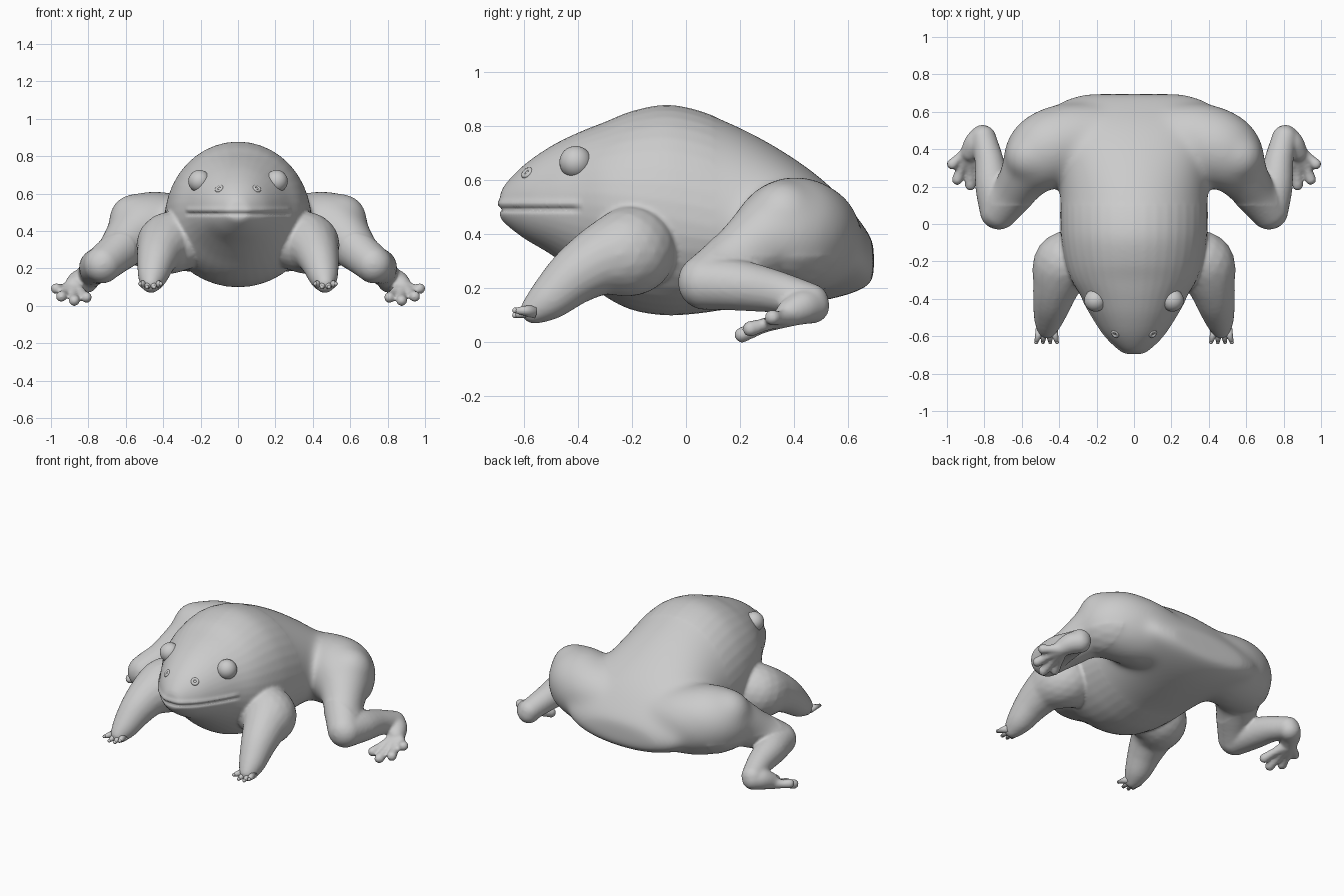
import bpy, bmesh, math
from mathutils import Vector, Matrix

if "Cube" in bpy.data.objects:
    bpy.data.objects.remove(bpy.data.objects["Cube"])


def curve(pts, n=8):
    """Catmull-Rom samples through tuples of any length."""
    P = [pts[0]] + list(pts) + [pts[-1]]
    out = []
    for i in range(1, len(P) - 2):
        for k in range(n):
            t = k / n
            out.append([0.5 * (2 * b + (c - a) * t + (2 * a - 5 * b + 4 * c - d) * t * t
                               + (3 * b - a - 3 * c + d) * t ** 3)
                        for a, b, c, d in zip(*P[i - 1:i + 3])])
    return out + [list(pts[-1])]


def limb(bm, pts, n=6):
    """Mirrored chain of balls along a path of (x, y, z, radius)."""
    for x, y, z, r in curve(pts, n):
        for s in (1, -1):
            bmesh.ops.create_icosphere(bm, subdivisions=3, radius=r,
                                       matrix=Matrix.Translation((s * x, y, z)))


def new_object(name, bm):
    me = bpy.data.meshes.new(name)
    bm.to_mesh(me)
    bm.free()
    ob = bpy.data.objects.new(name, me)
    bpy.context.collection.objects.link(ob)
    return ob


def smooth(ob):
    for p in ob.data.polygons:
        p.use_smooth = True


bm = bmesh.new()

# Torso and head: rings of (y, half width, top, widest height, bottom)
rings = curve([
    (-0.69, 0.03, 0.52, 0.495, 0.475),
    (-0.675, 0.07, 0.575, 0.50, 0.445),
    (-0.60, 0.150, 0.655, 0.51, 0.385),
    (-0.50, 0.218, 0.725, 0.51, 0.325),
    (-0.40, 0.275, 0.775, 0.51, 0.25),
    (-0.30, 0.335, 0.815, 0.50, 0.17),
    (-0.20, 0.37, 0.855, 0.48, 0.12),
    (-0.08, 0.39, 0.878, 0.46, 0.10),
    (0.03, 0.395, 0.862, 0.44, 0.105),
    (0.15, 0.395, 0.817, 0.42, 0.12),
    (0.30, 0.405, 0.742, 0.41, 0.13),
    (0.45, 0.44, 0.645, 0.38, 0.145),
    (0.56, 0.45, 0.55, 0.35, 0.165),
    (0.65, 0.40, 0.44, 0.32, 0.195),
    (0.695, 0.27, 0.37, 0.29, 0.225)], 4)
N = 40
loops = []
for y, w, top, mid, bot in rings:
    loop = []
    for i in range(N):
        a = 2 * math.pi * i / N
        h = top - mid if math.sin(a) > 0 else mid - bot
        loop.append(bm.verts.new((w * math.cos(a), y, mid + h * math.sin(a))))
    loops.append(loop)
for A, B in zip(loops, loops[1:]):
    for i in range(N):
        j = (i + 1) % N
        bm.faces.new((A[i], A[j], B[j], B[i]))
bm.faces.new(loops[0][::-1])
bm.faces.new(loops[-1])
bmesh.ops.recalc_face_normals(bm, faces=bm.faces[:])

# Front legs
limb(bm, [(0.29, -0.20, 0.35, 0.155), (0.37, -0.21, 0.335, 0.165), (0.41, -0.31, 0.305, 0.13),
          (0.435, -0.41, 0.245, 0.105), (0.455, -0.50, 0.165, 0.08), (0.465, -0.56, 0.12, 0.052)])

# Hind legs: hip and thigh, raised outer thigh, shin, foot
limb(bm, [(0.22, 0.46, 0.38, 0.19), (0.36, 0.435, 0.39, 0.212), (0.48, 0.385, 0.405, 0.205),
          (0.56, 0.29, 0.375, 0.15), (0.64, 0.17, 0.295, 0.115), (0.72, 0.07, 0.225, 0.10)])
limb(bm, [(0.47, 0.39, 0.465, 0.14), (0.555, 0.36, 0.465, 0.137)])
limb(bm, [(0.725, 0.07, 0.22, 0.10), (0.755, 0.20, 0.21, 0.094), (0.775, 0.34, 0.185, 0.078),
          (0.805, 0.46, 0.15, 0.068)])
limb(bm, [(0.81, 0.465, 0.135, 0.066), (0.845, 0.43, 0.13, 0.064), (0.875, 0.385, 0.11, 0.052)])

# Long toes
for x, y, z in ((0.972, 0.32, 0.092), (0.945, 0.238, 0.05), (0.875, 0.208, 0.028), (0.81, 0.235, 0.045)):
    limb(bm, [(0.88, 0.385, 0.10, 0.042),
              (0.35 * 0.88 + 0.65 * x, 0.45 * 0.385 + 0.55 * y, 0.5 * z + 0.045, 0.026),
              (x, y, z, 0.03)], 6)

# Fuse everything into one skin
frog = new_object("body", bm)
m = frog.modifiers.new("fuse", 'REMESH')
m.mode = 'VOXEL'
m.voxel_size = 0.0095
m = frog.modifiers.new("soften", 'SMOOTH')
m.factor = 0.5
m.iterations = 6
dg = bpy.context.evaluated_depsgraph_get()
mesh = bpy.data.meshes.new_from_object(frog.evaluated_get(dg))
frog.modifiers.clear()
frog.data = mesh

# Blend the hips softly into the rump
bm = bmesh.new()
bm.from_mesh(mesh)
hips = [v for v in bm.verts if v.co.y > 0.1 and (abs(v.co.x) < 0.55 or v.co.z > 0.32)]
for _ in range(60):
    bmesh.ops.smooth_vert(bm, verts=hips, factor=0.5,
                          use_axis_x=True, use_axis_y=True, use_axis_z=True)
bm.to_mesh(mesh)
bm.free()
mesh.update()

# Mouth crease with a slight upper lip
normals = [v.normal.copy() for v in mesh.vertices]
for v, nrm in zip(mesh.vertices, normals):
    if v.co.y < -0.38 and abs(v.co.x) < 0.33:
        fade = min(1, (-0.38 - v.co.y) / 0.04)
        d = v.co.z - 0.492
        v.co += nrm * fade * (0.007 * math.exp(-((d - 0.02) / 0.014) ** 2)
                              - 0.011 * math.exp(-(d / 0.009) ** 2))
smooth(frog)

for s, side in ((1, "left"), (-1, "right")):
    # Bulging eyes
    b = bmesh.new()
    bmesh.ops.create_uvsphere(b, u_segments=32, v_segments=16, radius=0.06)
    eye = new_object("eye_" + side, b)
    eye.location = (s * 0.206, -0.408, 0.666)
    smooth(eye)
    # Nostril rims
    bpy.ops.mesh.primitive_torus_add(major_radius=0.016, minor_radius=0.009,
                                     major_segments=20, minor_segments=8,
                                     location=(s * 0.10, -0.587, 0.626))
    rim = bpy.context.object
    rim.name = "nostril_" + side
    rim.rotation_euler = Vector((s * 0.5, -0.6, 0.7)).to_track_quat('Z', 'Y').to_euler()
    smooth(rim)
    # Short pointed fingers
    b = bmesh.new()
    for x, z in ((0.412, 0.118), (0.448, 0.10), (0.487, 0.10), (0.523, 0.118)):
        base = Vector((s * (0.465 + (x - 0.465) * 0.6), -0.56, 0.115))
        tip = Vector((s * x, -0.632, z))
        rot = (tip - base).to_track_quat('Z', 'Y').to_matrix().to_4x4()
        bmesh.ops.create_cone(b, cap_ends=True, segments=12, radius1=0.026, radius2=0.010,
                              depth=(tip - base).length,
                              matrix=Matrix.Translation((base + tip) / 2) @ rot)
        bmesh.ops.create_uvsphere(b, u_segments=12, v_segments=8, radius=0.0105,
                                  matrix=Matrix.Translation(tip))
    smooth(new_object("fingers_" + side, b))
